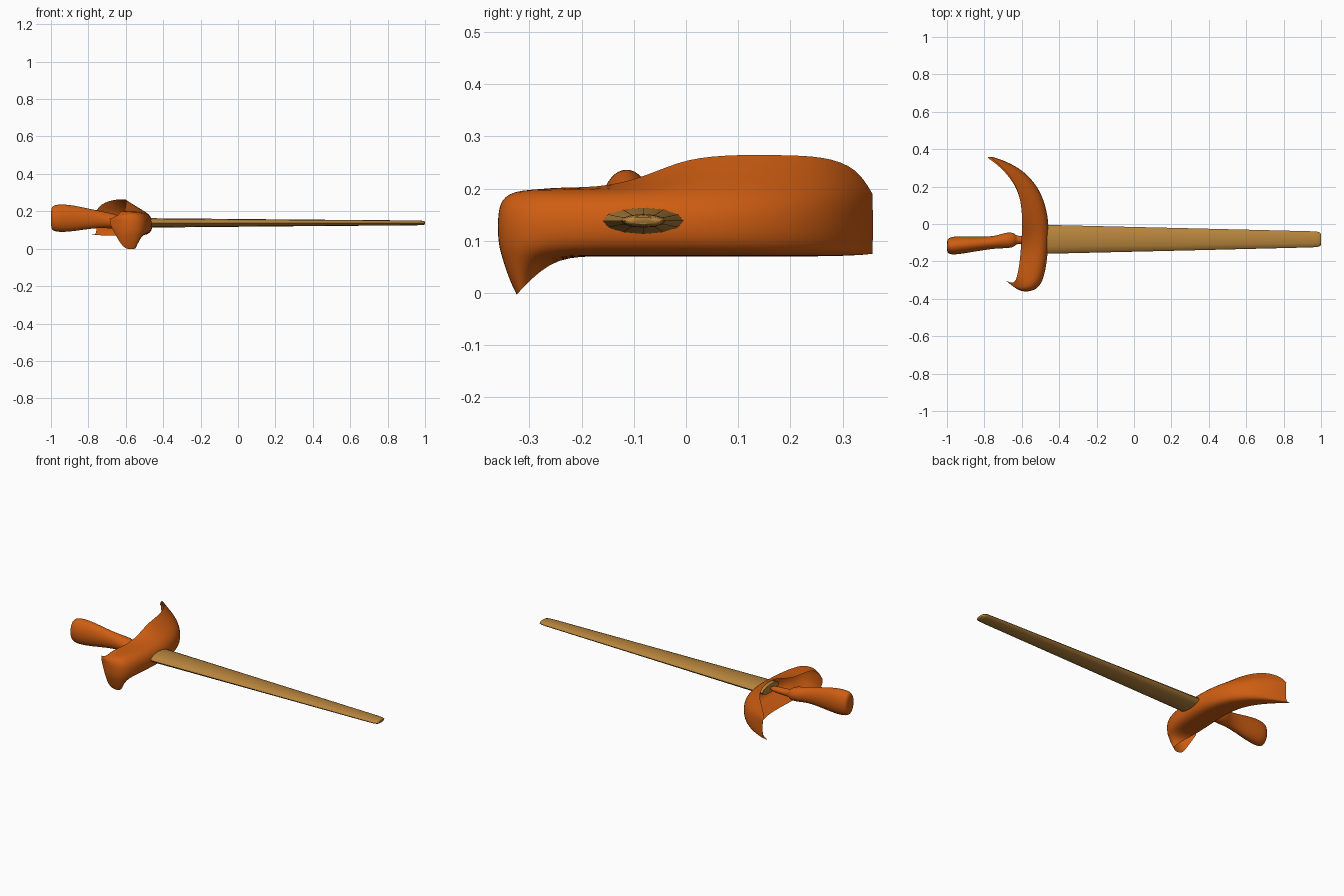
import bpy, bmesh, math
from mathutils import Vector


def material(name, rgb):
    m = bpy.data.materials.new(name)
    m.diffuse_color = (*rgb, 1)
    return m


WOOD = material("orange_wood", (0.62, 0.11, 0.006))
BRASS = material("pale_brass", (0.47, 0.23, 0.045))


def loft(name, rows, mat, closed=False, subdiv=0, angle=40):
    """Skin rows of points; closed rows become capped tubes."""
    bm = bmesh.new()
    vr = [[bm.verts.new(p) for p in r] for r in rows]
    n = len(rows[0])
    for a, b in zip(vr, vr[1:]):
        for i in range(n if closed else n - 1):
            j = (i + 1) % n
            bm.faces.new((a[i], a[j], b[j], b[i]))
    if closed:
        bm.faces.new(vr[0][::-1])
        bm.faces.new(vr[-1])
    bmesh.ops.recalc_face_normals(bm, faces=bm.faces)
    me = bpy.data.meshes.new(name)
    bm.to_mesh(me)
    bm.free()
    ob = bpy.data.objects.new(name, me)
    bpy.context.collection.objects.link(ob)
    me.materials.append(mat)
    if subdiv:
        s = ob.modifiers.new("smooth", 'SUBSURF')
        s.levels = s.render_levels = subdiv
    bpy.ops.object.select_all(action='DESELECT')
    ob.select_set(True)
    bpy.context.view_layer.objects.active = ob
    if subdiv:
        bpy.ops.object.shade_smooth()
    else:
        bpy.ops.object.shade_smooth_by_angle(angle=math.radians(angle))
    return ob


def oval(x, yc, ry, zc, rz, n):
    return [(x, yc + ry * math.cos(t), zc + rz * math.sin(t))
            for t in (2 * math.pi * i / n for i in range(n))]


# blade: long tapering flat oval
blade = [(-0.50, 0.078, 0.025), (-0.46, 0.077, 0.025), (0.3, 0.059, 0.018),
         (0.95, 0.043, 0.013), (0.98, 0.041, 0.012), (0.995, 0.036, 0.010),
         (1.0, 0.026, 0.007)]
loft("blade", [oval(x, -0.082, ry, 0.138, rz, 12) for x, ry, rz in blade],
     BRASS, closed=True)

# handle: bulb, waist, collar and stub
handle = [(-1.0, -0.118, 0.025, 0.163, 0.045), (-0.995, -0.118, 0.045, 0.163, 0.070),
          (-0.96, -0.115, 0.053, 0.163, 0.080), (-0.89, -0.110, 0.047, 0.163, 0.076),
          (-0.80, -0.104, 0.037, 0.160, 0.058), (-0.73, -0.096, 0.036, 0.156, 0.047),
          (-0.69, -0.088, 0.045, 0.150, 0.045), (-0.645, -0.085, 0.043, 0.145, 0.040),
          (-0.63, -0.085, 0.026, 0.142, 0.026), (-0.62, -0.085, 0.022, 0.140, 0.020),
          (-0.49, -0.085, 0.022, 0.138, 0.020)]
loft("handle", [oval(*h, 10) for h in handle], WOOD, closed=True, subdiv=2)

# curved guard, open at the back: outer xy, bottom edge xyz, top edge xyz
stations = [
    (-.755, .358, -.790, .357, .075, -.765, .357, .190),
    (-.690, .338, -.745, .330, .072, -.735, .328, .240),
    (-.595, .290, -.680, .270, .070, -.665, .265, .262),
    (-.515, .205, -.625, .190, .070, -.620, .180, .264),
    (-.470, .100, -.600, .100, .070, -.600, .095, .265),
    (-.455, .000, -.598, .000, .070, -.598, .000, .258),
    (-.456, -.070, -.600, -.070, .070, -.600, -.070, .226),
    (-.460, -.160, -.606, -.155, .070, -.606, -.150, .203),
    (-.472, -.250, -.605, -.250, .070, -.615, -.235, .202),
    (-.495, -.325, -.535, -.308, .015, -.625, -.275, .200),
    (-.535, -.358, -.550, -.325, -.004, -.630, -.295, .195),
    (-.590, -.364, -.600, -.325, -.004, -.637, -.308, .185),
    (-.630, -.348, -.632, -.332, .030, -.655, -.318, .170),
    (-.685, -.303, -.687, -.302, .135, -.690, -.300, .160),
]


def guard_row(s):
    ox, oy, bx, by, zb, tx, ty, zt = s
    bot, top = Vector((bx, by, zb)), Vector((tx, ty, zt))
    mid_b, mid_t = max(zb, 0.072), min(zt, 0.198)

    def at(edge, u, z):
        return (ox + (edge.x - ox) * u, oy + (edge.y - oy) * u, z)
    return [bot, at(bot, .6, mid_b * .4 + zb * .6), at(bot, .2, mid_b),
            at(bot, 0, max(zb, 0.10)), at(top, .0, max(min(0.165, zt), zb) - .005),
            at(top, .22, mid_t - .002), at(top, .6, mid_t * .55 + zt * .45), top]


loft("guard", [guard_row(s) for s in stations], WOOD, subdiv=2)
